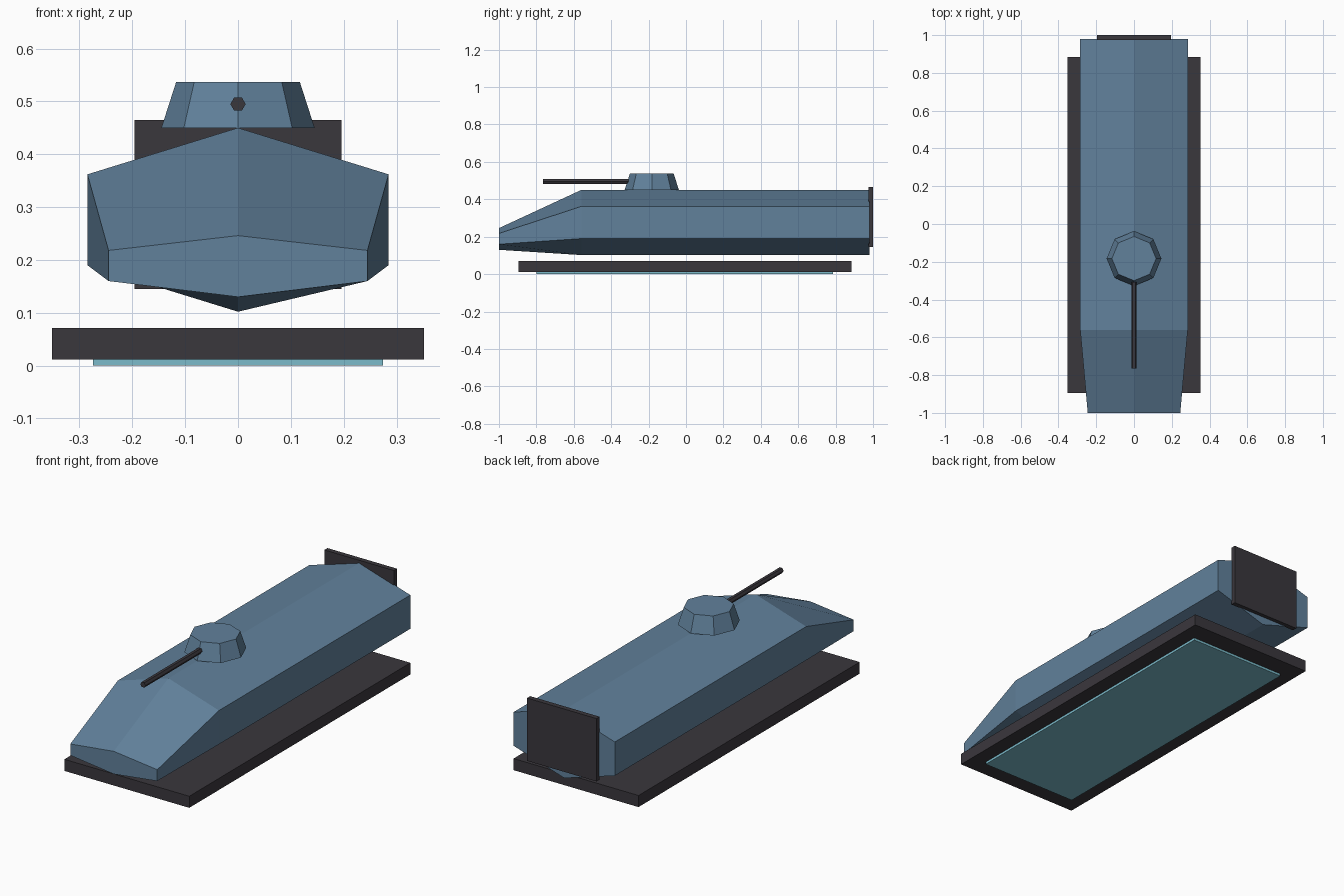
import bpy, bmesh, math
from mathutils import Matrix, Vector

cube = bpy.data.objects.get("Cube")
if cube:
    bpy.data.objects.remove(cube, do_unlink=True)


def material(name, rgb):
    m = bpy.data.materials.new(name)
    m.use_nodes = True
    m.diffuse_color = (*rgb, 1)
    m.node_tree.nodes["Principled BSDF"].inputs["Base Color"].default_value = (*rgb, 1)
    return m


BLUE = material("steel blue", (0.12, 0.22, 0.33))
DARK = material("charcoal", (0.042, 0.038, 0.046))
TEAL = material("pale teal", (0.2, 0.5, 0.6))


def finish(name, bm, mat):
    bmesh.ops.recalc_face_normals(bm, faces=bm.faces)
    mesh = bpy.data.meshes.new(name)
    bm.to_mesh(mesh)
    bm.free()
    mesh.materials.append(mat)
    obj = bpy.data.objects.new(name, mesh)
    bpy.context.collection.objects.link(obj)
    return obj


def box(name, mat, low, high):
    low, high = Vector(low), Vector(high)
    bm = bmesh.new()
    bmesh.ops.create_cube(bm, size=1, matrix=Matrix.Translation((low + high) / 2)
                          @ Matrix.Diagonal((*(high - low), 1)))
    return finish(name, bm, mat)


def cone(name, mat, sides, r1, r2, depth, matrix):
    bm = bmesh.new()
    bmesh.ops.create_cone(bm, cap_ends=True, segments=sides, radius1=r1,
                          radius2=r2, depth=depth, matrix=matrix)
    return finish(name, bm, mat)


def hull(stations):
    """Loft six-sided sections: y, half width, ridge, shoulder, chine, keel."""
    bm = bmesh.new()
    rings = []
    for y, w, ridge, shoulder, chine, keel in stations:
        section = [(0, ridge), (w, shoulder), (w, chine),
                   (0, keel), (-w, chine), (-w, shoulder)]
        rings.append([bm.verts.new((x, y, z)) for x, z in section])
    for a, b in zip(rings, rings[1:]):
        for i in range(6):
            j = (i + 1) % 6
            bm.faces.new((a[i], a[j], b[j], b[i]))
    bm.faces.new(rings[0])
    bm.faces.new(rings[-1])
    return finish("hull", bm, BLUE)


# Body with tapered nose
hull([(-1.0, 0.245, 0.246, 0.218, 0.16, 0.13),
      (-0.56, 0.285, 0.45, 0.362, 0.19, 0.102),
      (0.98, 0.285, 0.45, 0.362, 0.19, 0.102)])

# Turret and gun
cone("turret", BLUE, 8, 0.145, 0.117, 0.087, Matrix.Translation((0, -0.183, 0.4935)))
cone("gun_barrel", DARK, 6, 0.0145, 0.0145, 0.485,
     Matrix.Translation((0, -0.5225, 0.495)) @ Matrix.Rotation(math.pi / 2, 4, "X")
     @ Matrix.Rotation(math.pi / 2, 4, "Z"))

# Rear plate, base slab and glowing underside
box("rear_plate", DARK, (-0.196, 0.975, 0.145), (0.196, 1.0, 0.465))
box("base_slab", DARK, (-0.352, -0.895, 0.012), (0.352, 0.885, 0.071))
box("underside_panel", TEAL, (-0.274, -0.8, 0), (0.274, 0.785, 0.014))
